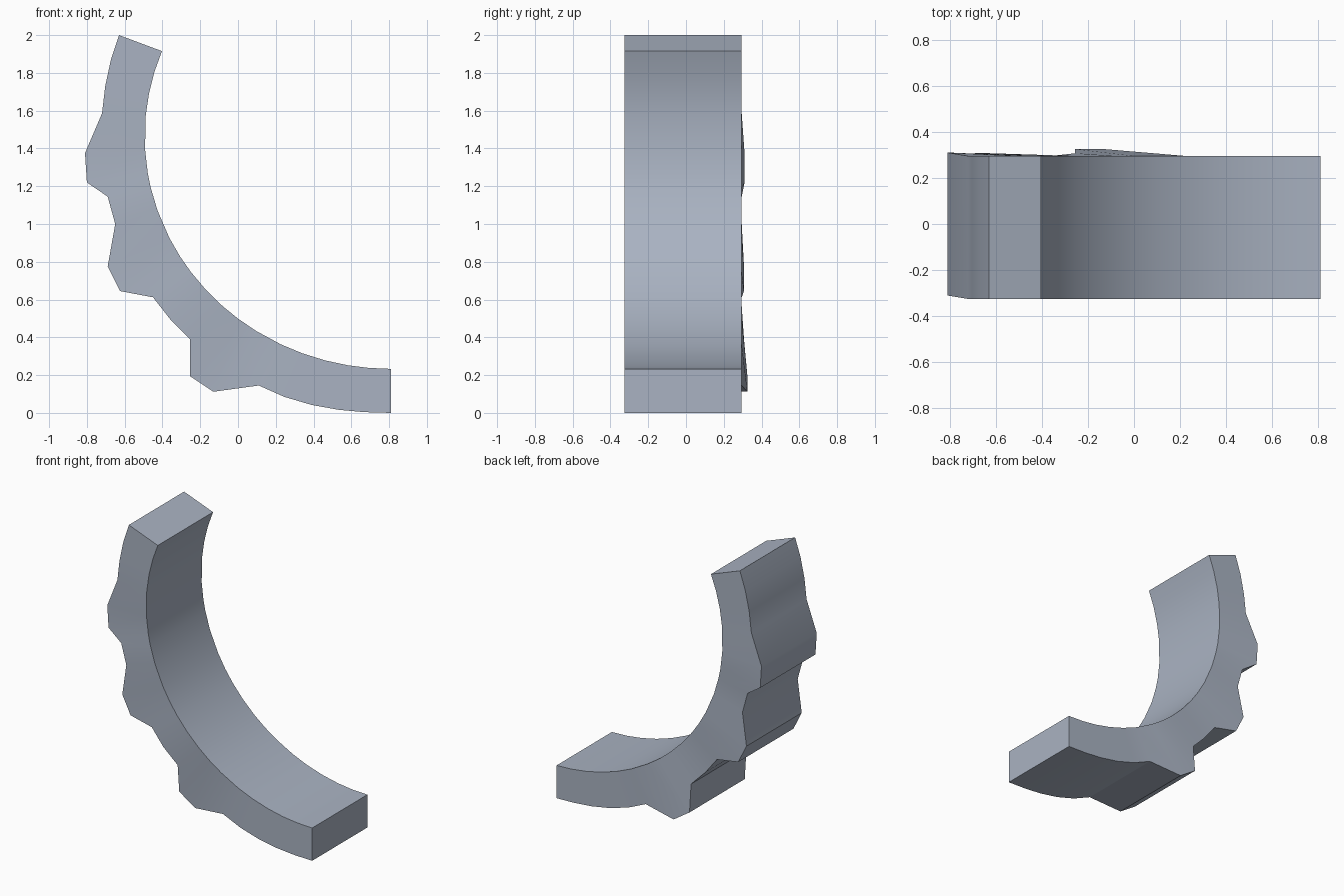
import bpy, bmesh, math

if "Cube" in bpy.data.objects:
    bpy.data.objects.remove(bpy.data.objects["Cube"])

# Outer profile (x, z, sideways shift of the lumps), from the top end to the bottom end
outer = [(-0.63, 2.0, 0), (-0.673, 1.87, 0), (-0.703, 1.73, 0), (-0.72, 1.585, 0),
         (-0.81, 1.375, .015), (-0.80, 1.22, .015), (-0.69, 1.145, 0), (-0.65, 1.0, 0),
         (-0.69, 0.775, .012), (-0.625, 0.645, .012), (-0.45, 0.612, 0), (-0.36, 0.497, 0),
         (-0.255, 0.39, .012), (-0.255, 0.195, .03), (-0.13, 0.112, .03), (0.11, 0.145, 0),
         (0.245, 0.085, 0), (0.39, 0.042, 0), (0.535, 0.016, 0), (0.67, 0.004, 0), (0.81, 0, 0)]
CX, CZ, RX, RZ = 0.81, 1.463, 1.304, 1.23   # inner arc
Y0, Y1 = -0.325, 0.295

# Curved bar: one four-cornered ring per profile point
bm = bmesh.new()
rings = []
for x, z, s in outer:
    a = math.atan2((z - CZ) / RZ, (x - CX) / RX)
    ix, iz = CX + RX * math.cos(a), CZ + RZ * math.sin(a)
    rings.append([bm.verts.new(p) for p in
                  ((x, Y0 + s, z), (x, Y1 + s, z), (ix, Y1, iz), (ix, Y0, iz))])
for r, q in zip(rings, rings[1:]):
    for i in range(4):
        j = (i + 1) % 4
        bm.faces.new((r[i], r[j], q[j], q[i]))
bm.faces.new(rings[0])
bm.faces.new(rings[-1])
bmesh.ops.recalc_face_normals(bm, faces=bm.faces)

mesh = bpy.data.meshes.new("curved_bar")
bm.to_mesh(mesh)
bm.free()
bar = bpy.data.objects.new("curved_bar", mesh)
bpy.context.collection.objects.link(bar)

# Blue-grey colour
mat = bpy.data.materials.new("blue_grey")
mat.diffuse_color = (0.40, 0.45, 0.54, 1)
mat.use_nodes = True
mat.node_tree.nodes["Principled BSDF"].inputs["Base Color"].default_value = mat.diffuse_color
mesh.materials.append(mat)

bpy.context.view_layer.objects.active = bar
bar.select_set(True)
bpy.ops.object.shade_smooth_by_angle(angle=math.radians(30))
